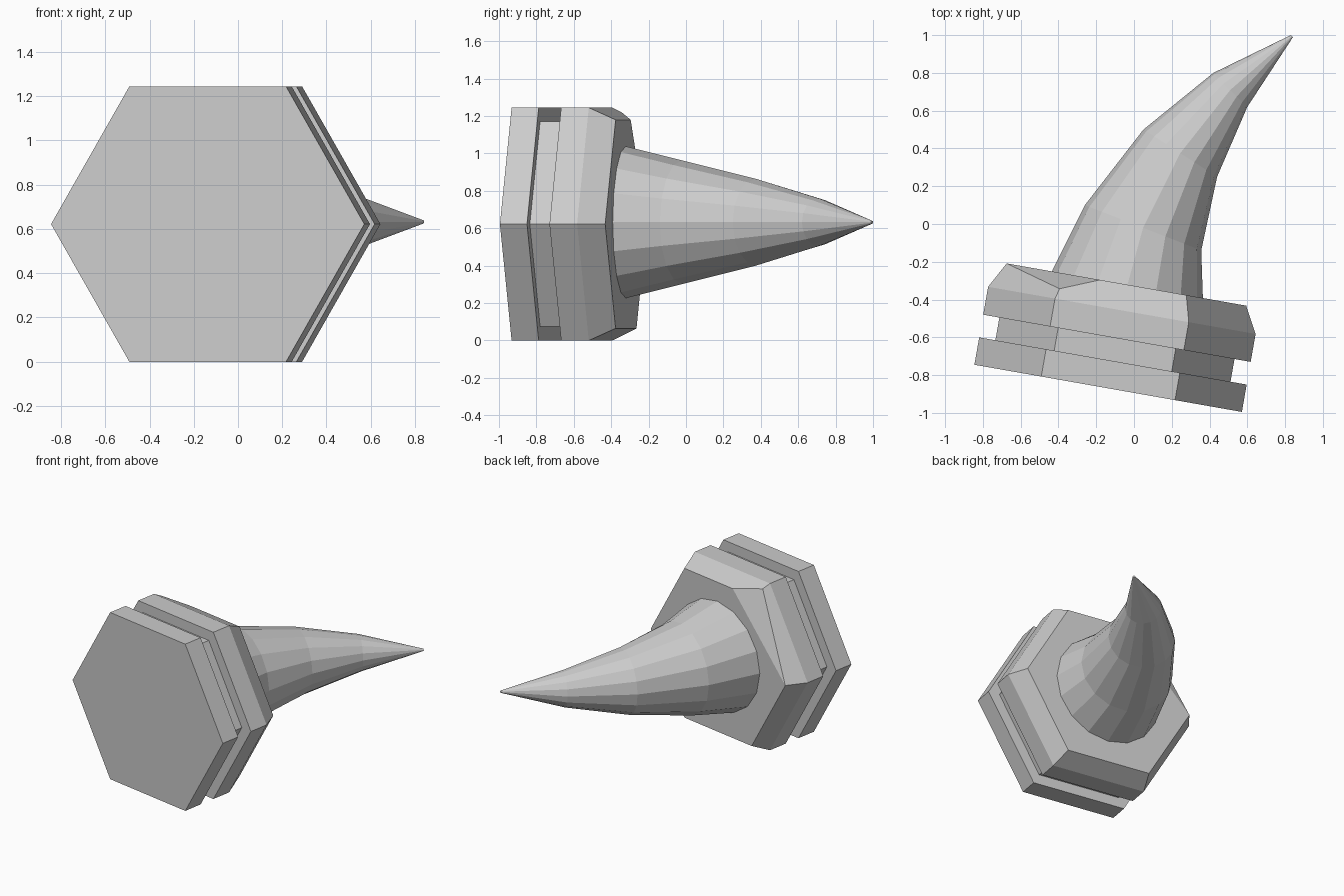
import bpy, bmesh, math
from mathutils import Vector, Matrix

cube = bpy.data.objects.get("Cube")
if cube:
    bpy.data.objects.remove(cube)

grey = bpy.data.materials.new("plain grey")
grey.use_nodes = True
COLOR = (0.6, 0.6, 0.6, 1)
grey.diffuse_color = COLOR
grey.node_tree.nodes["Principled BSDF"].inputs["Base Color"].default_value = COLOR

# The base is turned about z; its local y axis runs from front to back
BASE = Matrix.Translation((-0.137, -0.87, 0.622)) @ Matrix.Rotation(math.radians(-10), 4, "Z")


def skin(bm, rings):
    """Join successive vertex rings with quads and close both ends."""
    loops = [[bm.verts.new(p) for p in ring] for ring in rings]
    n = len(loops[0])
    for a, b in zip(loops, loops[1:]):
        for i in range(n):
            j = (i + 1) % n
            bm.faces.new((a[i], a[j], b[j], b[i]))
    bm.faces.new(loops[0])
    bm.faces.new(loops[-1])
    bmesh.ops.recalc_face_normals(bm, faces=bm.faces)


def finish(bm, name, matrix=None):
    mesh = bpy.data.meshes.new(name)
    bm.to_mesh(mesh)
    bm.free()
    mesh.materials.append(grey)
    obj = bpy.data.objects.new(name, mesh)
    if matrix:
        obj.matrix_world = matrix
    bpy.context.collection.objects.link(obj)


def hexagon(radius, depth):
    angles = [math.radians(60 * i) for i in range(6)]
    return [Vector((radius * math.cos(a), depth, radius * math.sin(a))) for a in angles]


# Front plate and recessed neck
for name, radius, start, end in (("front_plate", 0.719, 0, 0.147),
                                 ("neck", 0.632, 0.147, 0.269)):
    bm = bmesh.new()
    skin(bm, [hexagon(radius, start), hexagon(radius, end)])
    finish(bm, name, BASE)

# Chamfered collar with one corner sliced off
rim, cap = hexagon(0.719, 0.419), hexagon(0.644, 0.558)
bm = bmesh.new()
skin(bm, [hexagon(0.719, 0.269), rim, cap])
tip = cap[3]
on_chamfer = rim[2].lerp(cap[2], 0.4)
on_cap = cap[2].lerp(cap[1], 0.28)
normal = (on_chamfer - tip).cross(on_cap - tip)
if normal.dot(cap[2] - tip) < 0:
    normal.negate()
cut = bmesh.ops.bisect_plane(bm, geom=bm.verts[:] + bm.edges[:] + bm.faces[:],
                             plane_co=tip, plane_no=normal, dist=0.0001, clear_outer=True)
bmesh.ops.holes_fill(bm, edges=[e for e in bm.edges if e.is_boundary])
bmesh.ops.recalc_face_normals(bm, faces=bm.faces)
finish(bm, "collar", BASE)

# Curved horn: centre and sideways half-width of each ring
SIDES = 16
sections = [((-0.037, -0.33), (0.402, -0.07)),
            ((0.048, -0.02), (0.308, -0.12)),
            ((0.245, 0.375), (0.195, -0.125)),
            ((0.51, 0.71), (0.09, -0.09)),
            ((0.836, 0.995), (0.006, -0.005))]
rings = []
for (cx, cy), (sx, sy) in sections:
    radius = math.hypot(sx, sy)
    ring = []
    for i in range(SIDES):
        a = math.tau * i / SIDES
        ring.append((cx + sx * math.cos(a), cy + sy * math.cos(a), 0.632 + radius * math.sin(a)))
    rings.append(ring)
bm = bmesh.new()
skin(bm, rings)
finish(bm, "horn")
